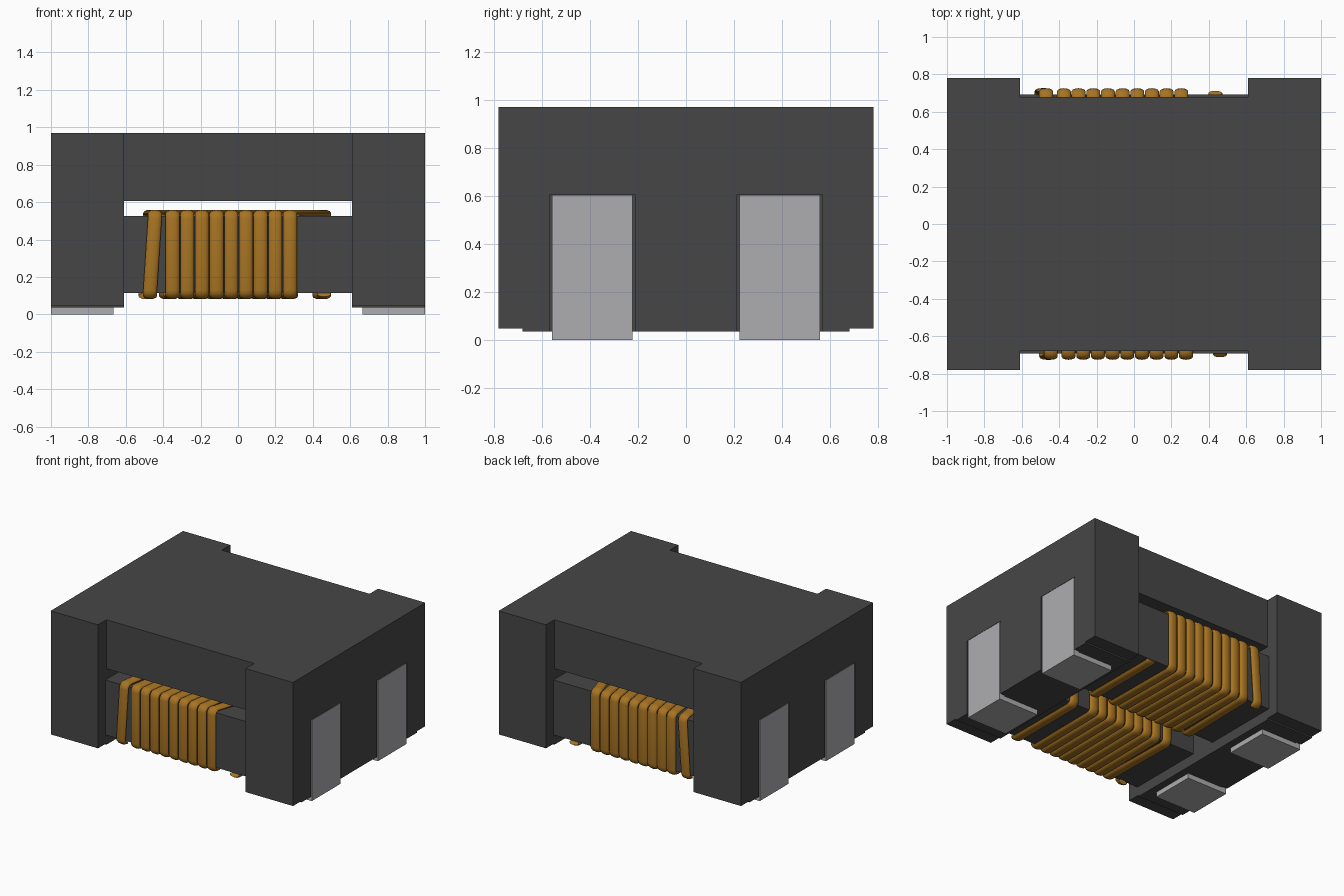
import bpy, bmesh
from math import sin, cos, pi, radians

if "Cube" in bpy.data.objects:
    bpy.data.objects.remove(bpy.data.objects["Cube"], do_unlink=True)


def material(name, rgb):
    m = bpy.data.materials.new(name)
    m.use_nodes = True
    m.diffuse_color = (*rgb, 1)
    m.node_tree.nodes["Principled BSDF"].inputs["Base Color"].default_value = (*rgb, 1)
    return m


FERRITE = material("dark_ferrite", (0.062, 0.062, 0.062))
METAL = material("pale_metal", (0.42, 0.42, 0.44))
COPPER = material("copper", (0.39, 0.175, 0.016))


def finish(bm, name, mat):
    bmesh.ops.recalc_face_normals(bm, faces=bm.faces)
    mesh = bpy.data.meshes.new(name)
    bm.to_mesh(mesh)
    bm.free()
    mesh.materials.append(mat)
    ob = bpy.data.objects.new(name, mesh)
    bpy.context.scene.collection.objects.link(ob)
    return ob


def prism(name, mat, outline, a, b, place):
    """Extrude a 2D outline between a and b; place(p, q, t) gives the 3D point."""
    bm = bmesh.new()
    ends = [[bm.verts.new(place(p, q, t)) for p, q in outline] for t in (a, b)]
    bm.faces.new(ends[0])
    bm.faces.new(ends[1])
    n = len(outline)
    for i in range(n):
        j = (i + 1) % n
        bm.faces.new((ends[0][i], ends[0][j], ends[1][j], ends[1][i]))
    return finish(bm, name, mat)


def box(name, mat, x0, x1, y0, y1, z0, z1):
    rect = [(x0, y0), (x1, y0), (x1, y1), (x0, y1)]
    return prism(name, mat, rect, z0, z1, lambda p, q, t: (p, q, t))


# Section of the end blocks, with raised outer feet and optional terminal slots
TOP, BASE, FOOT = 0.97, 0.037, 0.048
SLOT_IN, SLOT_OUT, SLOT_TOP = 0.213, 0.567, 0.605


def block_outline(slots):
    half = [(0.68, BASE), (0.68, FOOT), (0.78, FOOT), (0.78, TOP)]
    if slots:
        half = [(SLOT_IN, BASE), (SLOT_IN, SLOT_TOP),
                (SLOT_OUT, SLOT_TOP), (SLOT_OUT, BASE)] + half
    return half + [(-y, z) for y, z in reversed(half)]


# Top plate
box("top_plate", FERRITE, -0.61, 0.61, -0.68, 0.68, 0.605, TOP)

# End blocks and L-shaped terminals
for side, s in (("left", 1), ("right", -1)):
    along_x = lambda p, q, t: (s * t, p, q)
    prism(side + "_end_block", FERRITE, block_outline(False), 0.61, 0.96, along_x)
    prism(side + "_end_block_face", FERRITE, block_outline(True), 0.96, 1.0, along_x)
    clip = [(0.665, 0), (1, 0), (1, 0.603), (0.96, 0.603), (0.96, 0.038), (0.665, 0.038)]
    for end, y in (("front", -0.39), ("back", 0.39)):
        prism(f"{side}_{end}_terminal", METAL, clip, y - 0.168, y + 0.168,
              lambda p, q, t: (s * p, t, q))

# Core bars and their windings
BAR_IN, BAR_OUT, BAR_LOW, BAR_HIGH = 0.1, 0.692, 0.115, 0.525
INSET, RADIUS = 0.014, 0.031
HALF_WIDTH, HALF_THICK = 0.037, 0.017


def corner(path, x, v, z, start):
    """Add a rounded bend of the wire around one bar edge."""
    for k in range(5):
        a = radians(start + k * 22.5)
        path.append((x, v + RADIUS * cos(a), z + RADIUS * sin(a), cos(a), sin(a)))


def winding(name, s, shift):
    turns = [-0.445] + [-0.35 + 0.0785 * i for i in range(9)]
    v0, v1 = BAR_IN + INSET, BAR_OUT - INSET
    z0, z1 = BAR_LOW + INSET, BAR_HIGH - INSET
    path = []
    corner(path, -0.47 + shift, v1, z0, 270)
    for i, x in enumerate(turns):
        last = i == len(turns) - 1
        inner = 0.46 if last else x + 0.085
        after = 0.46 if last else turns[i + 1]
        corner(path, x + shift, v1, z1, 0)
        corner(path, inner + shift, v0, z1, 90)
        corner(path, inner + shift, v0, z0, 180)
        corner(path, after + shift, v1, z0, 270)
    path = path[:-2]

    # Sweep a flat oval along the path
    bm = bmesh.new()
    sides = 12
    rings = []
    for x, v, z, nv, nz in path:
        ring = []
        for k in range(sides):
            a = 2 * pi * k / sides
            w, h = HALF_WIDTH * cos(a), HALF_THICK * sin(a)
            ring.append(bm.verts.new((x + w, s * (v + nv * h), z + nz * h)))
        rings.append(ring)
    for r, q in zip(rings, rings[1:]):
        for k in range(sides):
            j = (k + 1) % sides
            bm.faces.new((r[k], r[j], q[j], q[k]))
    bm.faces.new(rings[0])
    bm.faces.new(rings[-1])
    ob = finish(bm, name, COPPER)
    bpy.ops.object.select_all(action="DESELECT")
    ob.select_set(True)
    bpy.context.view_layer.objects.active = ob
    bpy.ops.object.shade_smooth_by_angle(angle=radians(50))


for end, s, shift in (("front", -1, 0), ("back", 1, -0.025)):
    y0, y1 = sorted((s * BAR_IN, s * BAR_OUT))
    box(end + "_core_bar", FERRITE, -0.61, 0.61, y0, y1, BAR_LOW, BAR_HIGH)
    winding(end + "_winding", s, shift)
